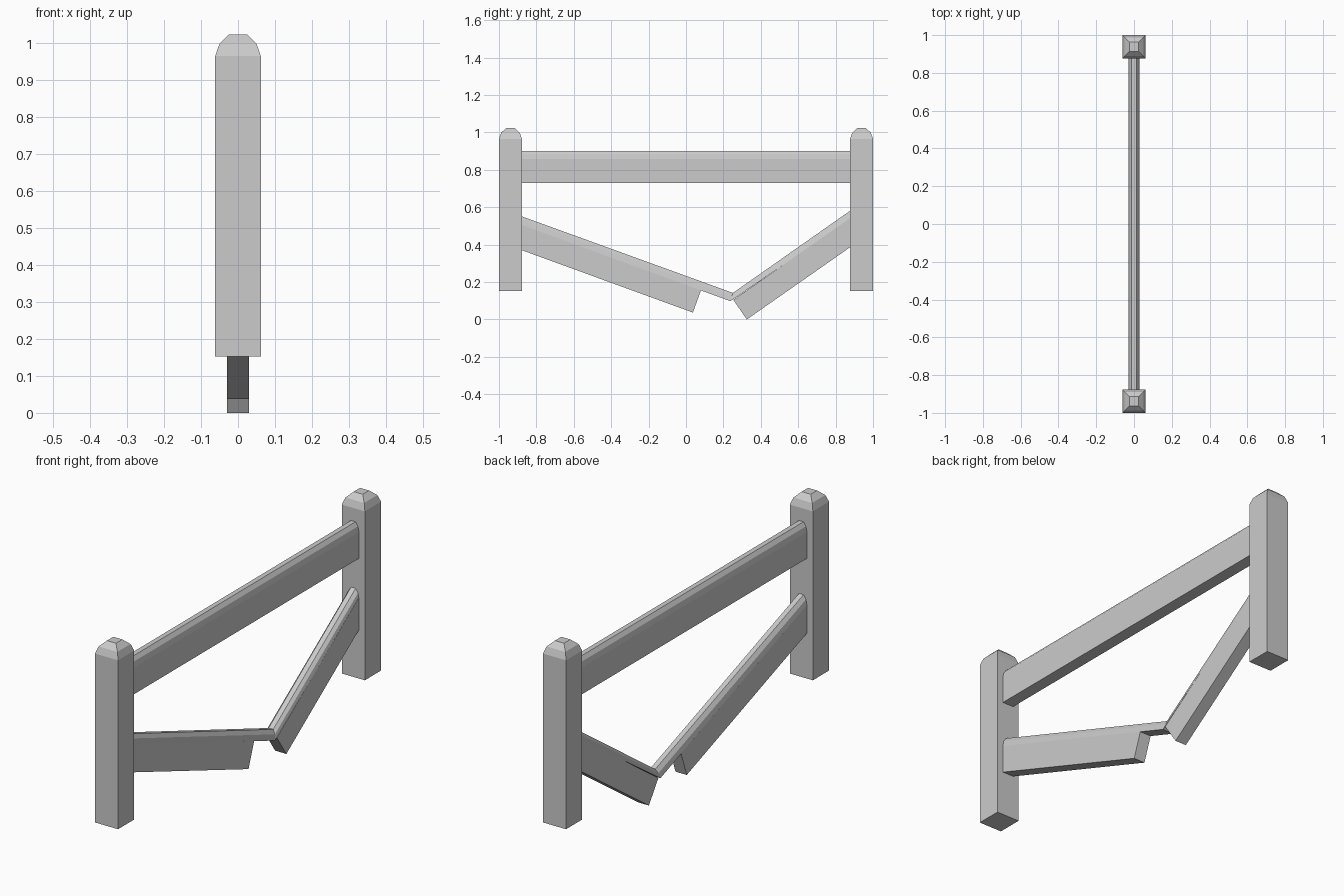
import bpy, bmesh

if "Cube" in bpy.data.objects:
    bpy.data.objects.remove(bpy.data.objects["Cube"])

POST_Y = 0.9385     # post centre
HALF = 0.0615       # post half width
INNER = POST_Y - HALF


def loft(name, rings):
    """Skin a list of equal-length point rings and close both ends."""
    bm = bmesh.new()
    vs = [[bm.verts.new(p) for p in ring] for ring in rings]
    n = len(vs[0])
    for a, b in zip(vs, vs[1:]):
        for i in range(n):
            j = (i + 1) % n
            bm.faces.new((a[i], a[j], b[j], b[i]))
    bm.faces.new(vs[0])
    bm.faces.new(vs[-1])
    bmesh.ops.recalc_face_normals(bm, faces=bm.faces)
    me = bpy.data.meshes.new(name)
    bm.to_mesh(me)
    bm.free()
    ob = bpy.data.objects.new(name, me)
    bpy.context.collection.objects.link(ob)
    return ob


def square(y, z, r):
    return [(-r, y - r, z), (r, y - r, z), (r, y + r, z), (-r, y + r, z)]


# Rounded cap cross-section: x and fraction of height from shoulder to crown
CAP = [(-0.03, 0), (-0.025, 0.58), (-0.012, 1), (0.012, 1), (0.025, 0.58), (0.03, 0)]


def cap_ring(low, high):
    """Cap section placed between a shoulder point and a crown point (y, z)."""
    return [(x, low[0] + t * (high[0] - low[0]), low[1] + t * (high[1] - low[1]))
            for x, t in CAP]


def plank(name, outline):
    """Flat board from its side outline (y, z)."""
    return loft(name, [[(x, y, z) for y, z in outline] for x in (-0.03, 0.03)])


# Posts with rounded tops
for name, s in (("front_post", -1), ("back_post", 1)):
    loft(name, [square(s * POST_Y, z, r) for z, r in
                ((0.152, HALF), (0.965, HALF), (0.998, 0.05), (1.023, 0.024))])

# Intact upper rail
loft("upper_rail", [[(-0.03, y, 0.73)] + cap_ring((y, 0.858), (y, 0.902)) + [(0.03, y, 0.73)]
                    for y in (-INNER, INNER)])

# Broken lower rail: bent cap strip over two snapped boards
loft("broken_rail_cap", [cap_ring((-INNER, 0.505), (-INNER, 0.551)),
                         cap_ring((0.237, 0.098), (0.251, 0.142)),
                         cap_ring((INNER, 0.537), (INNER, 0.581))])
plank("broken_board_front", [(-INNER, 0.505), (0.08, 0.156), (0.037, 0.037), (-INNER, 0.37)])
plank("broken_board_back", [(INNER, 0.542), (0.253, 0.105), (0.325, 0.0), (INNER, 0.386)])
